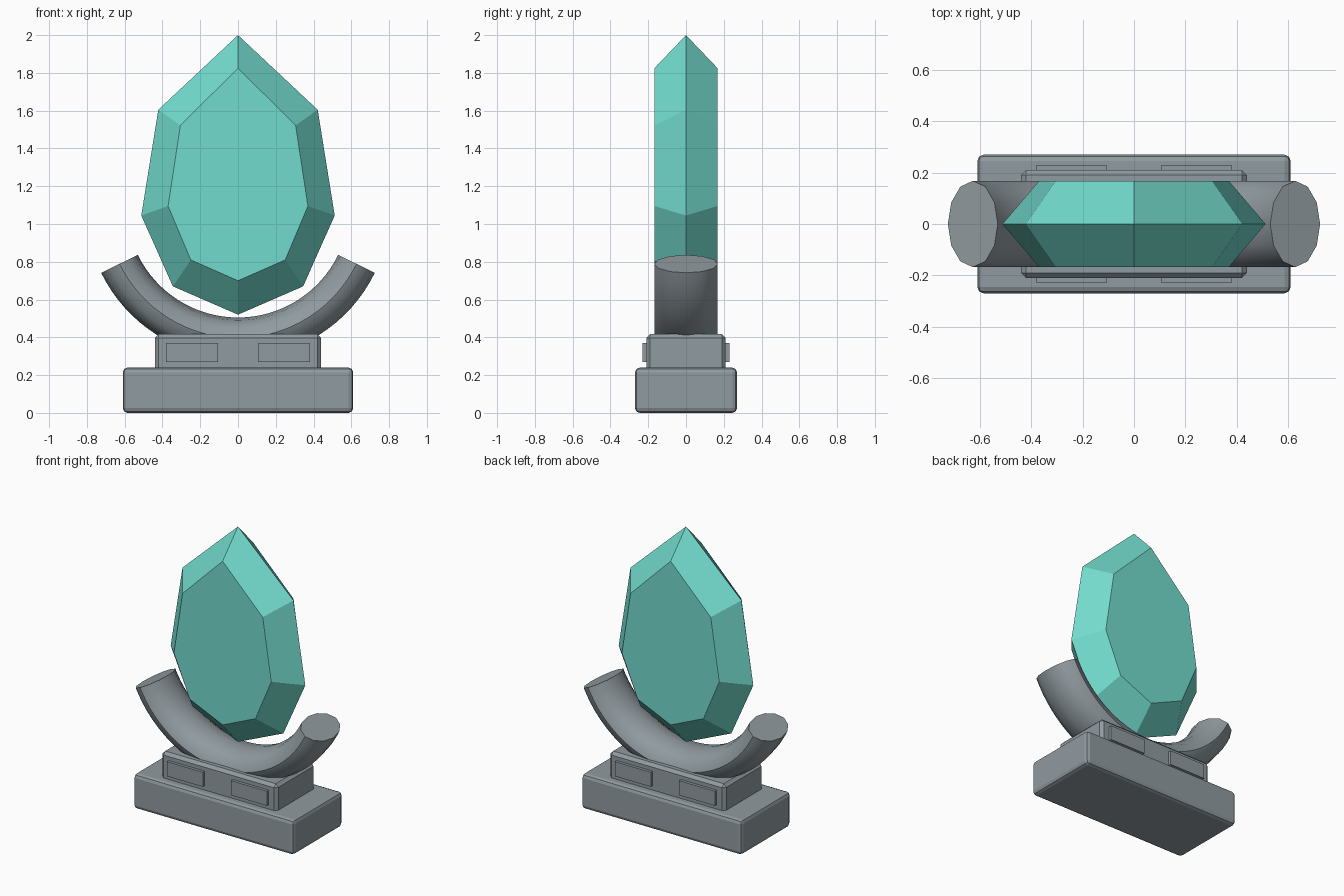
import bpy, bmesh, math
from mathutils import Vector

cube = bpy.data.objects.get("Cube")
if cube:
    bpy.data.objects.remove(cube, do_unlink=True)


def make_material(name, rgb):
    mat = bpy.data.materials.new(name)
    mat.use_nodes = True
    mat.diffuse_color = (*rgb, 1)
    mat.node_tree.nodes["Principled BSDF"].inputs["Base Color"].default_value = (*rgb, 1)
    return mat


teal = make_material("teal crystal", (0.17, 0.71, 0.61))
grey = make_material("grey stone", (0.28, 0.325, 0.35))


def add_object(name, bm, mat):
    bmesh.ops.recalc_face_normals(bm, faces=bm.faces)
    mesh = bpy.data.meshes.new(name)
    bm.to_mesh(mesh)
    bm.free()
    mesh.materials.append(mat)
    obj = bpy.data.objects.new(name, mesh)
    bpy.context.collection.objects.link(obj)
    return obj


def add_block(name, low, high, bevel=0, segments=1):
    """Box between two corners, with optional bevelled edges."""
    low, high = Vector(low), Vector(high)
    bm = bmesh.new()
    bmesh.ops.create_cube(bm, size=1)
    bmesh.ops.scale(bm, vec=high - low, verts=bm.verts)
    bmesh.ops.translate(bm, vec=(low + high) / 2, verts=bm.verts)
    if bevel:
        bmesh.ops.bevel(bm, geom=bm.edges[:], offset=bevel, segments=segments,
                        profile=0.5, affect='EDGES')
    return add_object(name, bm, grey)


def bridge(bm, a, b):
    for i in range(len(a)):
        j = (i + 1) % len(a)
        bm.faces.new((a[i], a[j], b[j], b[i]))


# Stepped plinth
add_block("base", (-0.61, -0.27, 0), (0.61, 0.27, 0.24), 0.025, 2)
add_block("upper_step", (-0.44, -0.21, 0.22), (0.44, 0.21, 0.417), 0.02)

# Raised panels on the front and back of the upper step
for side, sy in (("front", -1), ("back", 1)):
    for hand, sx in (("left", 1), ("right", -1)):
        xs = sorted((sx * 0.107, sx * 0.38))
        ys = sorted((sy * 0.19, sy * 0.23))
        add_block(f"{side}_panel_{hand}", (xs[0], ys[0], 0.27), (xs[1], ys[1], 0.37))

# Curved cradle: an oval section swept along an arc
ARC_Z, ARC_R, TUBE_R, TUBE_Y = 1.095, 0.698, 0.108, 0.168
SWEEP, STEPS, SIDES = math.radians(64), 32, 12
bm = bmesh.new()
rings = []
for s in range(STEPS + 1):
    a = SWEEP * (2 * s / STEPS - 1)
    ring = []
    for k in range(SIDES):
        t = 2 * math.pi * k / SIDES
        r = ARC_R + TUBE_R * math.cos(t)
        ring.append(bm.verts.new((r * math.sin(a), TUBE_Y * math.sin(t),
                                  ARC_Z - r * math.cos(a))))
    rings.append(ring)
for a, b in zip(rings, rings[1:]):
    bridge(bm, a, b)
bm.faces.new(rings[0])
bm.faces.new(rings[-1])
cradle = add_object("cradle", bm, grey)
bpy.ops.object.select_all(action='DESELECT')
cradle.select_set(True)
bpy.context.view_layer.objects.active = cradle
bpy.ops.object.shade_smooth_by_angle(angle=math.radians(40))

# Faceted crystal: wide girdle with a smaller flat face on each side
girdle = [(0, 2), (0.422, 1.605), (0.512, 1.045), (0.345, 0.67), (0, 0.52)]
table = [(0, 1.825), (0.305, 1.522), (0.37, 1.095), (0.25, 0.81), (0, 0.70)]


def mirrored_loop(bm, half, y):
    outline = half + [(-x, z) for x, z in half[-2:0:-1]]
    return [bm.verts.new((x, y, z)) for x, z in outline]


bm = bmesh.new()
middle = mirrored_loop(bm, girdle, 0)
for y in (-0.167, 0.167):
    face_loop = mirrored_loop(bm, table, y)
    bridge(bm, middle, face_loop)
    bm.faces.new(face_loop)
add_object("crystal", bm, teal)
